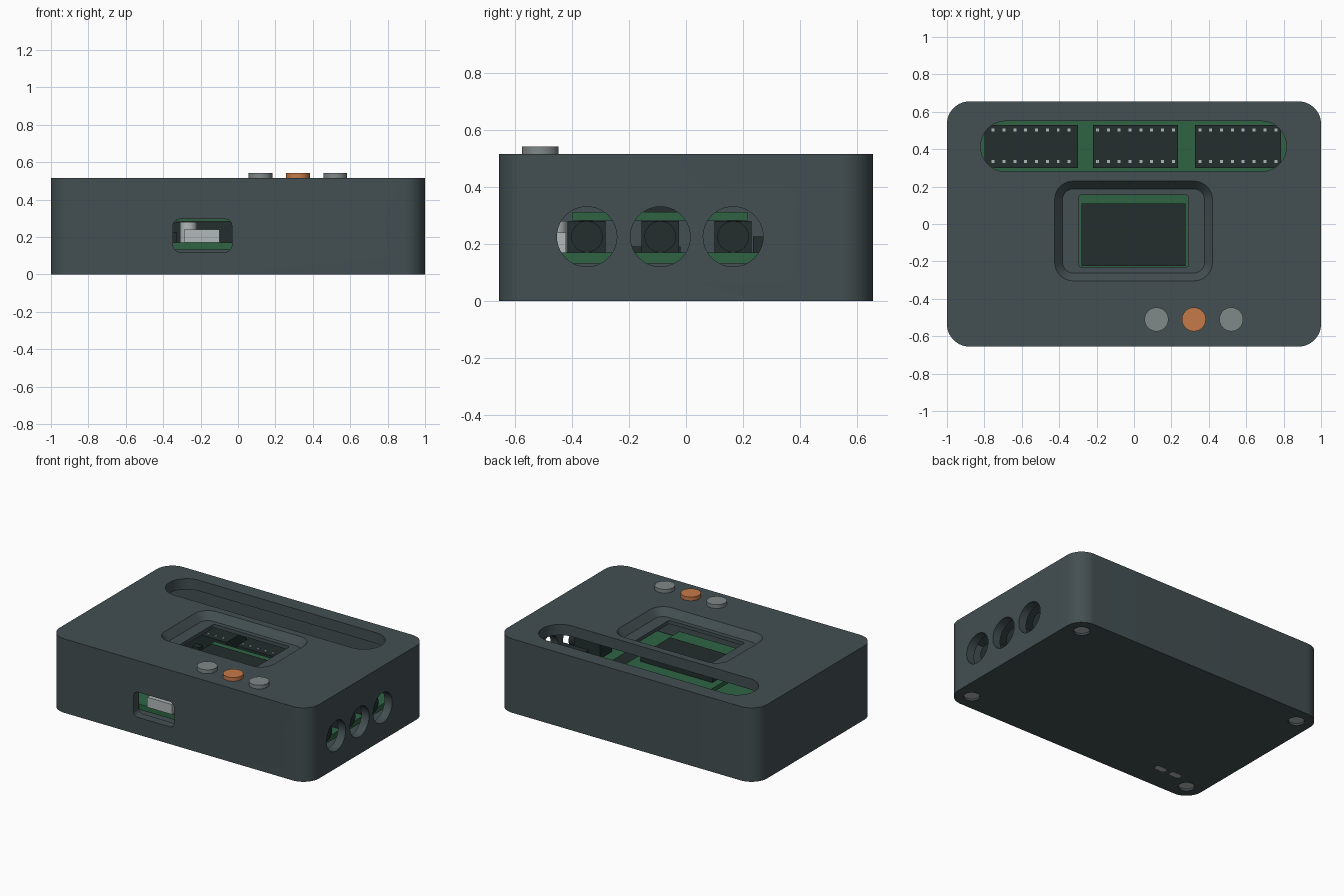
import bpy, bmesh
from math import sin, cos, pi
from mathutils import Matrix

if "Cube" in bpy.data.objects:
    bpy.data.objects.remove(bpy.data.objects["Cube"], do_unlink=True)


def material(name, srgb):
    lin = [((c / 255 + 0.055) / 1.055) ** 2.4 for c in srgb] + [1]
    m = bpy.data.materials.new(name)
    m.use_nodes = True
    m.diffuse_color = lin
    m.node_tree.nodes["Principled BSDF"].inputs["Base Color"].default_value = lin
    return m


CASE = material("slate case", (67, 79, 82))
GREEN = material("board green", (46, 100, 68))
DARK = material("dark plastic", (35, 45, 45))
SILVER = material("silver metal", (178, 184, 184))
GREY = material("button grey", (128, 136, 137))
ORANGE = material("button orange", (198, 122, 72))

# Prisms are drawn in plan and can be turned to run along another axis
UP = Matrix.Identity(4)
ALONG_Y = Matrix(((1, 0, 0, 0), (0, 0, 1, 0), (0, 1, 0, 0), (0, 0, 0, 1)))
ALONG_X = Matrix(((0, 0, 1, 0), (1, 0, 0, 0), (0, 1, 0, 0), (0, 0, 0, 1)))


def outline(u0, u1, v0, v1, r, steps):
    pts = []
    corners = [(u1 - r, v1 - r), (u0 + r, v1 - r), (u0 + r, v0 + r), (u1 - r, v0 + r)]
    for q, (u, v) in enumerate(corners):
        for i in range(steps + 1 if r > 0 else 1):
            a = pi / 2 * (q + i / steps)
            pts.append((u + r * cos(a), v + r * sin(a)))
    return pts


def prism(name, mat, u, v, w, r=0.0, inset=0.0, turn=UP, steps=10):
    """Rounded rectangle u by v, extruded over w; inset narrows its low end."""
    bm = bmesh.new()
    low = outline(u[0] + inset, u[1] - inset, v[0] + inset, v[1] - inset,
                  max(r - inset, 0), steps)
    high = outline(*u, *v, r, steps)
    a = [bm.verts.new((x, y, w[0])) for x, y in low]
    b = [bm.verts.new((x, y, w[1])) for x, y in high]
    bm.faces.new(a)
    bm.faces.new(b)
    for i in range(len(a)):
        j = (i + 1) % len(a)
        bm.faces.new((a[i], a[j], b[j], b[i]))
    bmesh.ops.remove_doubles(bm, verts=bm.verts[:], dist=1e-5)
    bm.transform(turn)
    bmesh.ops.recalc_face_normals(bm, faces=bm.faces[:])
    me = bpy.data.meshes.new(name)
    bm.to_mesh(me)
    bm.free()
    me.materials.append(mat)
    ob = bpy.data.objects.new(name, me)
    bpy.context.collection.objects.link(ob)
    if r:
        smooth(ob)
    return ob


def smooth(ob):
    bpy.ops.object.select_all(action="DESELECT")
    ob.select_set(True)
    bpy.context.view_layer.objects.active = ob
    bpy.ops.object.shade_smooth_by_angle(angle=0.6)


def disc(name, mat, cu, cv, r, w, turn=UP):
    return prism(name, mat, (cu - r, cu + r), (cv - r, cv + r), w, r, turn=turn)


def cut(cutter):
    cutter.hide_render = True
    mod = case.modifiers.new("cut", "BOOLEAN")
    mod.operation = "DIFFERENCE"
    mod.solver = "EXACT"
    mod.object = cutter
    bpy.context.view_layer.objects.active = case
    bpy.ops.object.modifier_apply(modifier=mod.name)
    bpy.data.objects.remove(cutter, do_unlink=True)


# Hollow case
case = prism("case", CASE, (-1, 1), (-0.655, 0.655), (0, 0.515), 0.12, steps=14)
cut(prism("cavity", CASE, (-0.94, 0.94), (-0.595, 0.595), (0.05, 0.44), 0.06))

# Long rear slot, sloped display surround and display opening
cut(prism("slot_cutter", CASE, (-0.82, 0.815), (0.28, 0.55), (0.4, 0.6), 0.134))
cut(prism("surround_cutter", CASE, (-0.425, 0.42), (-0.305, 0.23), (0.465, 0.516),
          0.1, inset=0.043))
cut(prism("opening_cutter", CASE, (-0.295, 0.29), (-0.23, 0.155), (0.4, 0.5), 0.015))

# Front connector window and switch slot
cut(prism("window_cutter", CASE, (-0.347, -0.033), (0.12, 0.295), (-0.7, -0.55),
          0.035, turn=ALONG_Y))
cut(prism("switch_cutter", CASE, (0.65, 0.745), (0.165, 0.21), (-0.7, -0.55),
          0.018, turn=ALONG_Y))

# Jack holes on both sides, with a jack behind each
JACK_Y = (-0.347, -0.09, 0.165)
JACK_Z = 0.225
for y in JACK_Y:
    for s, side in ((1, "left"), (-1, "right")):
        cut(disc("jack_cutter", CASE, y, JACK_Z, 0.105,
                 sorted((s * 0.9, s * 1.1)), ALONG_X))
        prism(side + "_jack_body", DARK, (y - 0.065, y + 0.065), (0.17, 0.28),
              sorted((s * 0.68, s * 0.88)), turn=ALONG_X)
        disc(side + "_jack_barrel", DARK, y, JACK_Z, 0.055,
             sorted((s * 0.87, s * 0.93)), ALONG_X)

# Base screws in shallow recesses, and two small base contacts
for x in (-0.885, 0.885):
    for y in (-0.54, 0.54):
        cut(disc("screw_cutter", CASE, x, y, 0.052, (-0.1, 0.025)))
        disc("base_screw", SILVER, x, y, 0.05, (0.012, 0.03))
for x in (-0.735, -0.615):
    prism("base_contact", SILVER, (x - 0.04, x + 0.04), (-0.49, -0.45),
          (-0.001, 0.006), 0.018)

smooth(case)

# Buttons
for x, mat in ((0.12, GREY), (0.32, ORANGE), (0.52, GREY)):
    disc("button", mat, x, -0.51, 0.064, (0.44, 0.541))

# Main board and the raised display board on two header strips
prism("main_board", GREEN, (-0.9, 0.9), (-0.575, 0.57), (0.132, 0.17))
prism("display_board", GREEN, (-0.33, 0.33), (-0.4, 0.215), (0.282, 0.312))
prism("display_panel", DARK, (-0.28, 0.275), (-0.225, 0.11), (0.312, 0.35))
for y in (-0.35, 0.17):
    prism("display_header", DARK, (-0.3, 0.3), (y - 0.025, y + 0.025), (0.17, 0.282))

# Three rear modules with two rows of pins each
for x0, x1 in ((-0.8, -0.3), (-0.22, 0.235), (0.325, 0.785)):
    prism("rear_module", DARK, (x0, x1), (0.3, 0.53), (0.17, 0.28))
    for y in (0.335, 0.502):
        for i in range(8):
            x = (x0 + x1) / 2 + (i - 3.5) * 0.058
            prism("module_pin", SILVER, (x - 0.008, x + 0.008),
                  (y - 0.008, y + 0.008), (0.27, 0.287))

# Small chips along the board
for i in range(10):
    x = -0.63 + i * 0.14
    prism("small_chip", DARK, (x - 0.025, x + 0.025), (0.235, 0.275), (0.17, 0.225))
for s in (-1, 1):
    prism("flat_chip", DARK, (s * 0.5 - 0.08, s * 0.5 + 0.08), (-0.21, -0.02),
          (0.17, 0.19))

# Front connector, can and switch
prism("connector", SILVER, (-0.29, -0.1), (-0.585, -0.42), (0.17, 0.24))
disc("metal_can", SILVER, -0.265, -0.46, 0.045, (0.17, 0.28))
prism("switch", DARK, (0.63, 0.765), (-0.59, -0.5), (0.17, 0.22))
